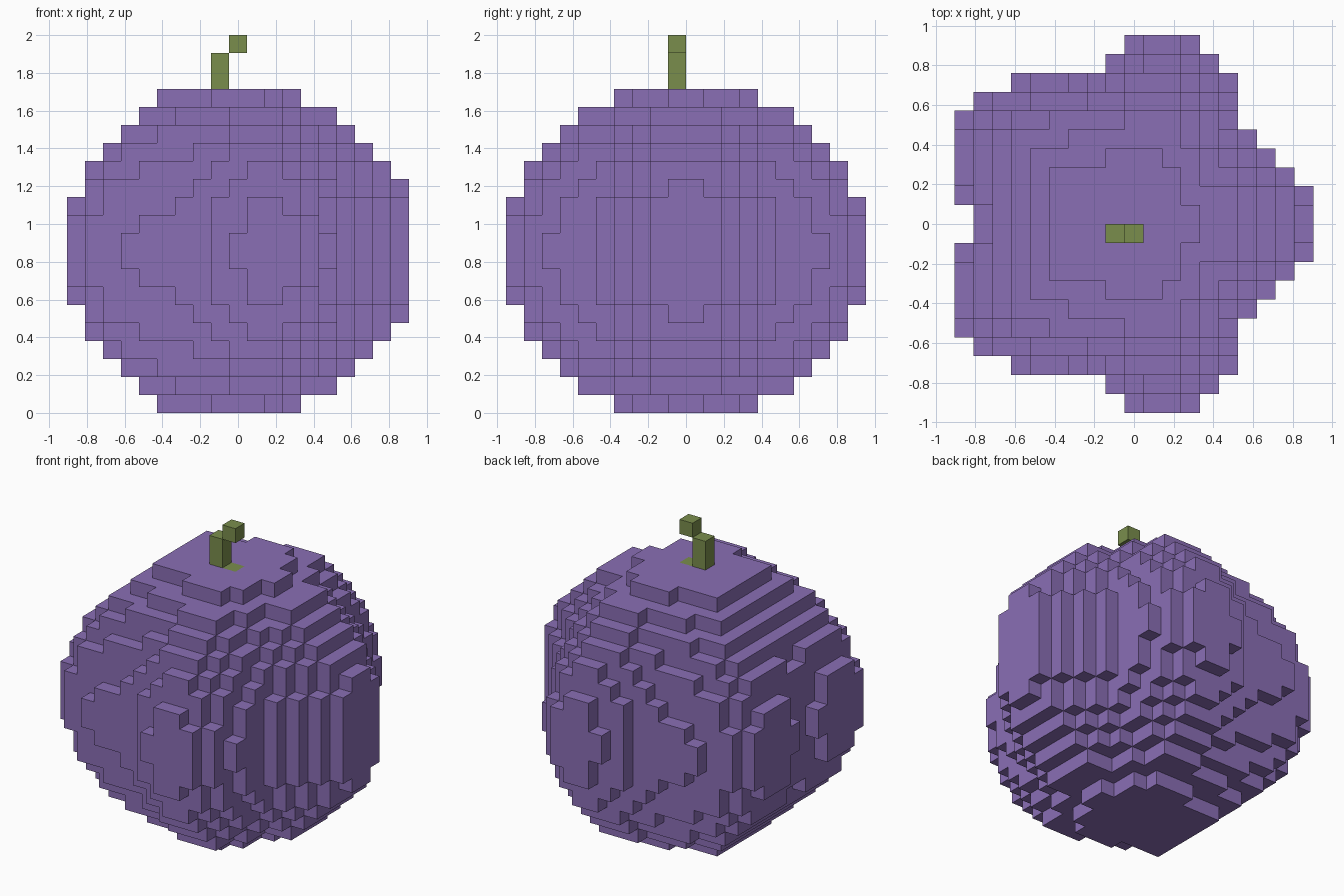
import bpy
import bmesh
import math
from mathutils import Vector

U = 2 / 21            # edge length of one block
LAYERS = 18           # body height in blocks
CENTRE_X = -0.5       # lobe axis, in blocks
RADIUS, LOBE, HALF_HEIGHT = 9.35, 0.95, 9.37

cube = bpy.data.objects.get("Cube")
if cube:
    bpy.data.objects.remove(cube, do_unlink=True)


def material(name, colour):
    mat = bpy.data.materials.new(name)
    mat.use_nodes = True
    mat.diffuse_color = colour
    bsdf = next(n for n in mat.node_tree.nodes if n.type == "BSDF_PRINCIPLED")
    bsdf.inputs["Base Color"].default_value = colour
    return mat


def in_fruit(x, y, z):
    """Ball with five rounded lobes around the vertical axis."""
    dx = x - CENTRE_X
    outline = RADIUS + LOBE * math.cos(5 * math.atan2(y, dx))
    return math.hypot(dx, y) <= outline * math.sqrt(1 - (z / HALF_HEIGHT) ** 2)


def build_blocks(name, cells, solid, mat):
    """Skin a set of block cells, leaving out faces shared with solid cells."""
    bm = bmesh.new()
    for cell in cells:
        centre = Vector((cell[0], cell[1] + 0.5, cell[2] + 0.5))
        for axis in range(3):
            for sign in (-1, 1):
                step = [0, 0, 0]
                step[axis] = sign
                if tuple(c + s for c, s in zip(cell, step)) in solid:
                    continue
                normal = Vector(step)
                a = Vector([float(i == (axis + 1) % 3) for i in range(3)])
                b = normal.cross(a)
                corners = (-a - b, a - b, a + b, b - a)
                bm.faces.new([bm.verts.new((centre + (normal + c) / 2) * U)
                              for c in corners])
    bmesh.ops.remove_doubles(bm, verts=bm.verts[:], dist=U / 100)
    mesh = bpy.data.meshes.new(name)
    bm.to_mesh(mesh)
    bm.free()
    mesh.materials.append(mat)
    obj = bpy.data.objects.new(name, mesh)
    bpy.context.collection.objects.link(obj)
    return obj


# Stem: upright pair of blocks, a kinked tip, and one block sunk into the top
stem = {(-1, -1, LAYERS), (-1, -1, LAYERS + 1),
        (0, -1, LAYERS + 2), (0, -1, LAYERS - 1)}

# Fruit body
fruit = {(x, y, z)
         for x in range(-11, 12) for y in range(-11, 11) for z in range(LAYERS)
         if in_fruit(x, y + 0.5, z + 0.5 - LAYERS / 2)} - stem

build_blocks("fruit_body", fruit, fruit | stem,
             material("purple skin", (0.254, 0.156, 0.462, 1)))
build_blocks("stem", stem, fruit | stem,
             material("olive green stem", (0.195, 0.270, 0.073, 1)))
